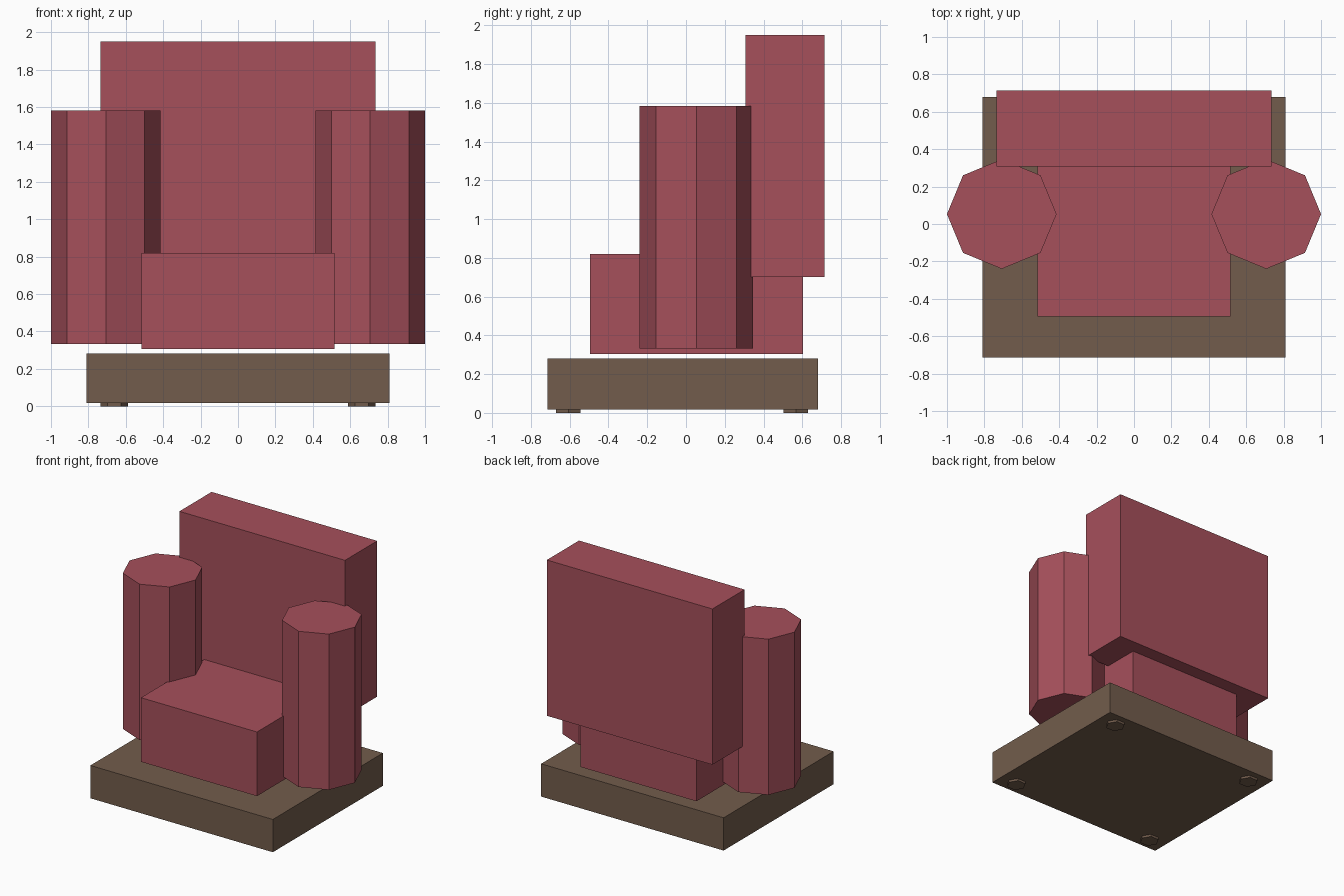
import bpy, bmesh
from math import cos, sin, tau

if "Cube" in bpy.data.objects:
    bpy.data.objects.remove(bpy.data.objects["Cube"])


def material(name, rgb):
    m = bpy.data.materials.new(name)
    m.diffuse_color = (*rgb, 1)
    m.use_nodes = True
    m.node_tree.nodes["Principled BSDF"].inputs["Base Color"].default_value = m.diffuse_color
    return m


fabric = material("red_fabric", (0.38, 0.08, 0.105))
wood = material("brown_wood", (0.17, 0.108, 0.072))


def prism(name, outline, z0, z1, mat):
    """Extrude a counter-clockwise xy outline from z0 up to z1."""
    bm = bmesh.new()
    face = bm.faces.new([bm.verts.new((x, y, z0)) for x, y in outline])
    res = bmesh.ops.extrude_face_region(bm, geom=[face], use_keep_orig=True)
    for v in res["geom"]:
        if isinstance(v, bmesh.types.BMVert):
            v.co.z = z1
    bmesh.ops.recalc_face_normals(bm, faces=bm.faces)
    mesh = bpy.data.meshes.new(name)
    bm.to_mesh(mesh)
    bm.free()
    mesh.materials.append(mat)
    obj = bpy.data.objects.new(name, mesh)
    bpy.context.collection.objects.link(obj)
    return obj


def box(name, hx, y0, y1, z0, z1, mat):
    return prism(name, [(-hx, y0), (hx, y0), (hx, y1), (-hx, y1)], z0, z1, mat)


def column(name, x, y, r, sides, z0, z1, mat):
    ring = [(x + r * cos(tau * i / sides), y + r * sin(tau * i / sides))
            for i in range(sides)]
    return prism(name, ring, z0, z1, mat)


# Base plinth, seat cushion and backrest
box("base", 0.81, -0.715, 0.68, 0.018, 0.281, wood)
box("seat", 0.515, -0.495, 0.603, 0.305, 0.82, fabric)
box("backrest", 0.735, 0.307, 0.715, 0.70, 1.95, fabric)

for side, s in (("left", -1), ("right", 1)):
    # Octagonal armrest
    column(f"{side}_armrest", s * 0.707, 0.053, 0.293, 8, 0.332, 1.582, fabric)
    # Hexagonal feet
    for end, y in (("front", -0.607), ("back", 0.567)):
        column(f"{end}_{side}_foot", s * 0.662, y, 0.073, 6, 0.0, 0.04, wood)
